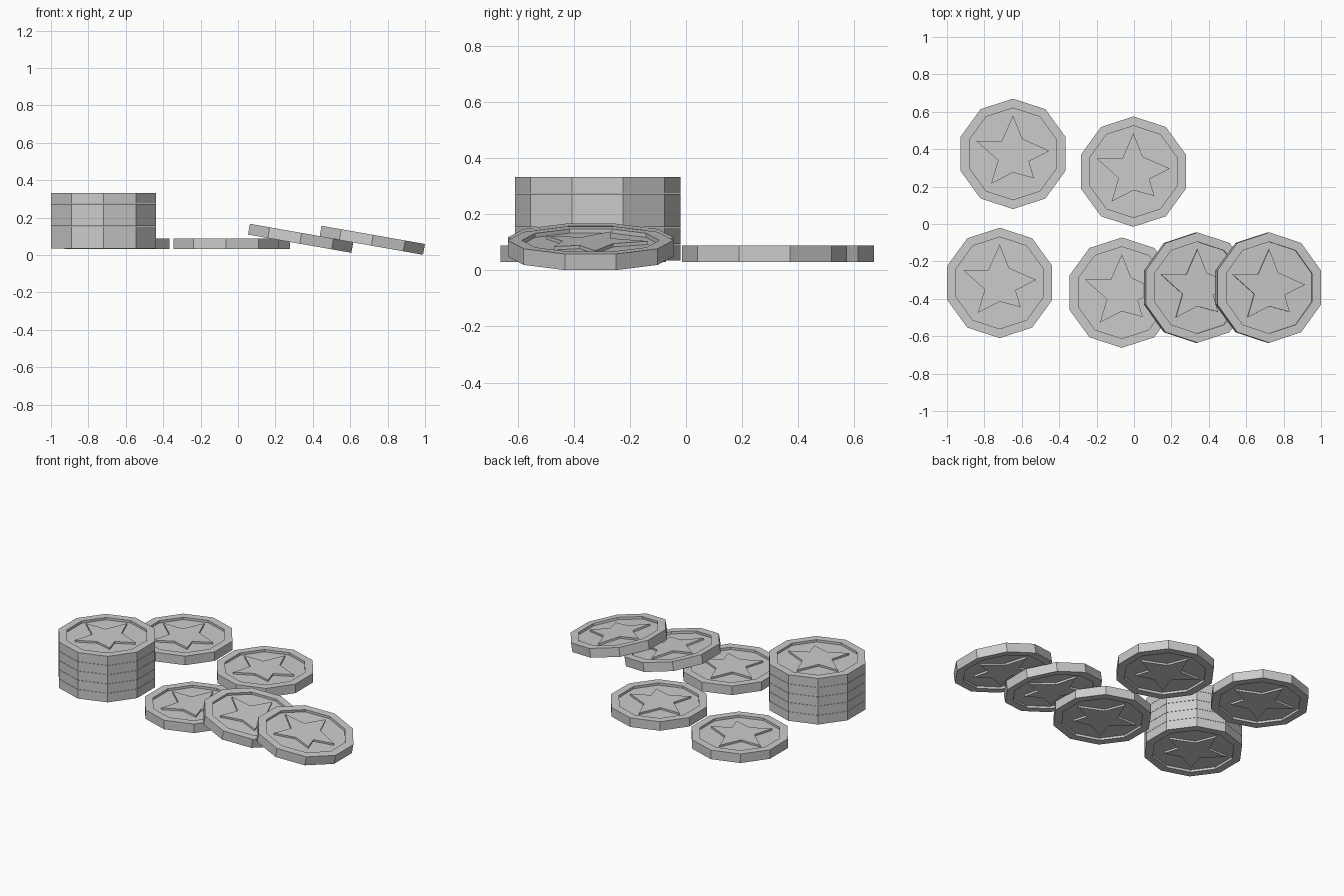
import bpy, bmesh, math
from mathutils import Vector

cube = bpy.data.objects.get("Cube")
if cube:
    bpy.data.objects.remove(cube, do_unlink=True)

SIDES = 10
RADIUS, RIM = 0.295, 0.245
HALF = 0.0292            # half the coin thickness
FLOOR = HALF - 0.015     # height of the recessed floor
STAR_TOP = HALF - 0.003  # height of the raised star

# Slightly uneven hand-cut star, clockwise from the top tip
STAR = [(0, .205), (.05, .08), (.195, .016), (.085, -.04), (.112, -.13),
        (0, -.1), (-.117, -.16), (-.08, -.035), (-.197, .07), (-.06, .07)]

metal = bpy.data.materials.new("grey metal")
metal.use_nodes = True
grey = (0.6, 0.6, 0.6, 1)
metal.diffuse_color = grey
metal.node_tree.nodes["Principled BSDF"].inputs["Base Color"].default_value = grey


def decagon(bm, r, z):
    """Ring of vertices with a corner pointing to +y."""
    step = 2 * math.pi / SIDES
    return [bm.verts.new((r * math.sin(i * step), r * math.cos(i * step), z))
            for i in range(SIDES)]


def bridge(bm, a, b):
    for i in range(len(a)):
        j = (i + 1) % len(a)
        bm.faces.new((a[i], a[j], b[j], b[i]))


def coin_mesh():
    bm = bmesh.new()
    # Body: lower floor, rim, outer wall, upper rim, upper floor
    rings = [decagon(bm, r, z) for r, z in (
        (RIM, -FLOOR), (RIM, -HALF), (RADIUS, -HALF),
        (RADIUS, HALF), (RIM, HALF), (RIM, FLOOR))]
    for a, b in zip(rings, rings[1:]):
        bridge(bm, a, b)
    bm.faces.new(rings[0])
    bm.faces.new(rings[-1])
    # Star standing proud of both floors
    low, high = ([bm.verts.new((x, y, z)) for x, y in STAR]
                 for z in (-STAR_TOP, STAR_TOP))
    bridge(bm, low, high)
    bm.faces.new(low)
    bm.faces.new(high)
    bmesh.ops.recalc_face_normals(bm, faces=bm.faces[:])
    mesh = bpy.data.meshes.new("coin")
    bm.to_mesh(mesh)
    bm.free()
    mesh.materials.append(metal)
    return mesh


COIN = coin_mesh()


def place(name, location, tilt=0):
    obj = bpy.data.objects.new(name, COIN)
    obj.location = Vector(location)
    obj.rotation_euler.y = math.radians(tilt)
    bpy.context.collection.objects.link(obj)


# Stack of five coins
for i in range(5):
    place(f"stack_coin_{i + 1}", (-0.718, -0.315, 0.064 + i * 0.0598))

# Coins lying flat
place("flat_coin_back_right", (-0.647, 0.375, 0.06))
place("flat_coin_back_middle", (-0.003, 0.28, 0.06))
place("flat_coin_front", (-0.065, -0.367, 0.06))

# Coins leaning on their neighbours
place("leaning_coin_inner", (0.335, -0.34, 0.089), 10)
place("leaning_coin_outer", (0.718, -0.34, 0.0785), 10)
